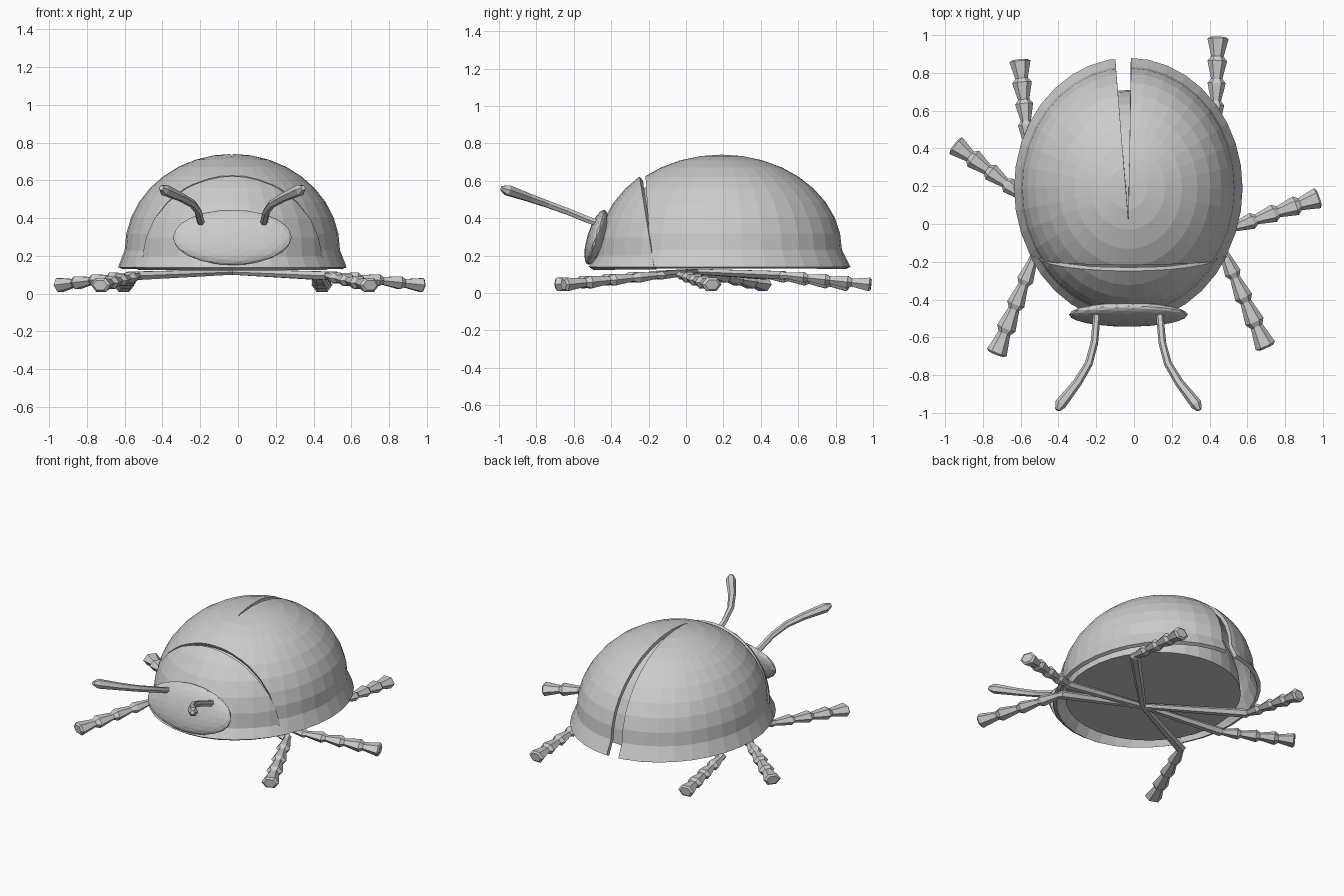
import bpy, bmesh, math
from mathutils import Vector, Matrix

if "Cube" in bpy.data.objects:
    bpy.data.objects.remove(bpy.data.objects["Cube"])

CX = -0.03
grey = bpy.data.materials.new("plain grey")
grey.diffuse_color = (0.6, 0.6, 0.6, 1)
grey.use_nodes = True
grey.node_tree.nodes["Principled BSDF"].inputs["Base Color"].default_value = grey.diffuse_color


def finish(bm, name):
    bmesh.ops.recalc_face_normals(bm, faces=bm.faces)
    me = bpy.data.meshes.new(name)
    bm.to_mesh(me)
    bm.free()
    ob = bpy.data.objects.new(name, me)
    bpy.context.collection.objects.link(ob)
    me.materials.append(grey)
    return ob


def dome(cy, rx, ry, z0, h, rim=None, segs=36, rings=9, closed=False):
    """Half ellipsoid, with an optional flared rim (rx, ry, z) below."""
    bm = bmesh.new()
    levels = [(rx * math.cos(a), ry * math.cos(a), z0 + h * math.sin(a))
              for a in (i / rings * math.pi / 2 for i in range(rings))]
    if rim:
        levels.insert(0, rim)
    loops = [[bm.verts.new((CX + a * math.cos(t), cy + b * math.sin(t), z))
              for t in (k / segs * math.tau for k in range(segs))] for a, b, z in levels]
    for lo, hi in zip(loops, loops[1:]):
        for k in range(segs):
            n = (k + 1) % segs
            bm.faces.new((lo[k], lo[n], hi[n], hi[k]))
    top = bm.verts.new((CX, cy, z0 + h))
    for k in range(segs):
        bm.faces.new((loops[-1][k], loops[-1][(k + 1) % segs], top))
    if closed:
        bm.faces.new(loops[0][::-1])
    return bm


def cut(bm, point, normal):
    """Remove everything on the side the normal points to."""
    bmesh.ops.bisect_plane(bm, geom=bm.verts[:] + bm.edges[:] + bm.faces[:],
                           plane_co=point, plane_no=normal, clear_outer=True)


def thicken(ob, t):
    m = ob.modifiers.new("thickness", 'SOLIDIFY')
    m.thickness, m.offset = t, -1


def tube(name, rings, sides=6, flat=1.0):
    """Loft of (point, radius) rings with closed ends."""
    bm = bmesh.new()
    loops = []
    for i, (p, r) in enumerate(rings):
        a, b = rings[max(i - 1, 0)][0], rings[min(i + 1, len(rings) - 1)][0]
        d = (b - a).normalized()
        side = d.cross(Vector((0, 0, 1))).normalized()
        up = side.cross(d)
        loops.append([bm.verts.new(p + r * (math.cos(t) * side + flat * math.sin(t) * up))
                      for t in (k / sides * math.tau for k in range(sides))])
    for lo, hi in zip(loops, loops[1:]):
        for k in range(sides):
            n = (k + 1) % sides
            bm.faces.new((lo[k], lo[n], hi[n], hi[k]))
    bm.faces.new(loops[0])
    bm.faces.new(loops[-1])
    return finish(bm, name)


# Inner body with flat belly
finish(dome(0.15, 0.53, 0.56, 0.14, 0.565, closed=True), "inner_body")

# Two wing covers, parted by a narrow wedge at the back
hinge = Vector((CX, 0.02, 0))
for name, end_x, s in (("wing_cover_left", -0.10, 1), ("wing_cover_right", -0.015, -1)):
    bm = dome(0.19, 0.57, 0.645, 0.23, 0.51, rim=(0.605, 0.69, 0.14))
    cut(bm, (0, -0.215, 0.6), (0, -1, -0.06))
    edge = Vector((end_x, 0.88, 0)) - hinge
    cut(bm, hinge, Vector((edge.y, -edge.x, 0)) * s)
    thicken(finish(bm, name), 0.025)

# Neck shield in front of the wing covers
bm = dome(0.19, 0.575, 0.67, 0.2, 0.56, rim=(0.605, 0.71, 0.14))
cut(bm, (0, -0.245, 0.6), (0, 1, 0.16))
thicken(finish(bm, "neck_shield"), 0.03)

# Head: flattened ball leaning back
bm = bmesh.new()
bmesh.ops.create_icosphere(bm, subdivisions=3, radius=1, matrix=Matrix.Translation((CX, -0.48, 0.298))
                           @ Matrix.Rotation(-0.3, 4, 'X') @ Matrix.Diagonal((0.315, 0.047, 0.153, 1)))
finish(bm, "head")

# Antennae
path = [(0.165, -0.46, 0.37), (0.17, -0.52, 0.39), (0.18, -0.63, 0.435), (0.21, -0.74, 0.475),
        (0.27, -0.84, 0.51), (0.36, -0.955, 0.55), (0.375, -0.985, 0.56)]
radii = [0.02, 0.02, 0.02, 0.021, 0.024, 0.031, 0.014]
for name, s in (("antenna_left", -1), ("antenna_right", 1)):
    tube(name, [(Vector((CX + s * x, y, z)), r) for (x, y, z), r in zip(path, radii)])

# Legs: thigh from the hub to the knee, then four flared foot segments to the tip
hub = Vector((CX, 0.05, 0.115))
legs = {"front_leg_left": ((-0.53, -0.18), (-0.73, -0.69)),
        "front_leg_right": ((0.47, -0.14), (0.70, -0.655)),
        "middle_leg_left": ((-0.58, 0.14), (-0.95, 0.42)),
        "middle_leg_right": ((0.52, -0.02), (0.98, 0.14)),
        "rear_leg_left": ((-0.56, 0.42), (-0.605, 0.87)),
        "rear_leg_right": ((0.43, 0.52), (0.445, 0.99))}
for name, (k, t) in legs.items():
    knee, tip = Vector((*k, 0.095)), Vector((*t, 0.045))
    rings = [(hub, 0.022), (knee, 0.034)]
    for i in range(4):
        wide = 0.044 + 0.004 * i
        rings.append((knee.lerp(tip, i / 4 + 0.03), 0.024 + 0.003 * i))
        rings.append((knee.lerp(tip, (i + 1) / 4 - 0.02), wide))
    rings.append((tip, 0.04))
    tube(name, rings, flat=0.75)
